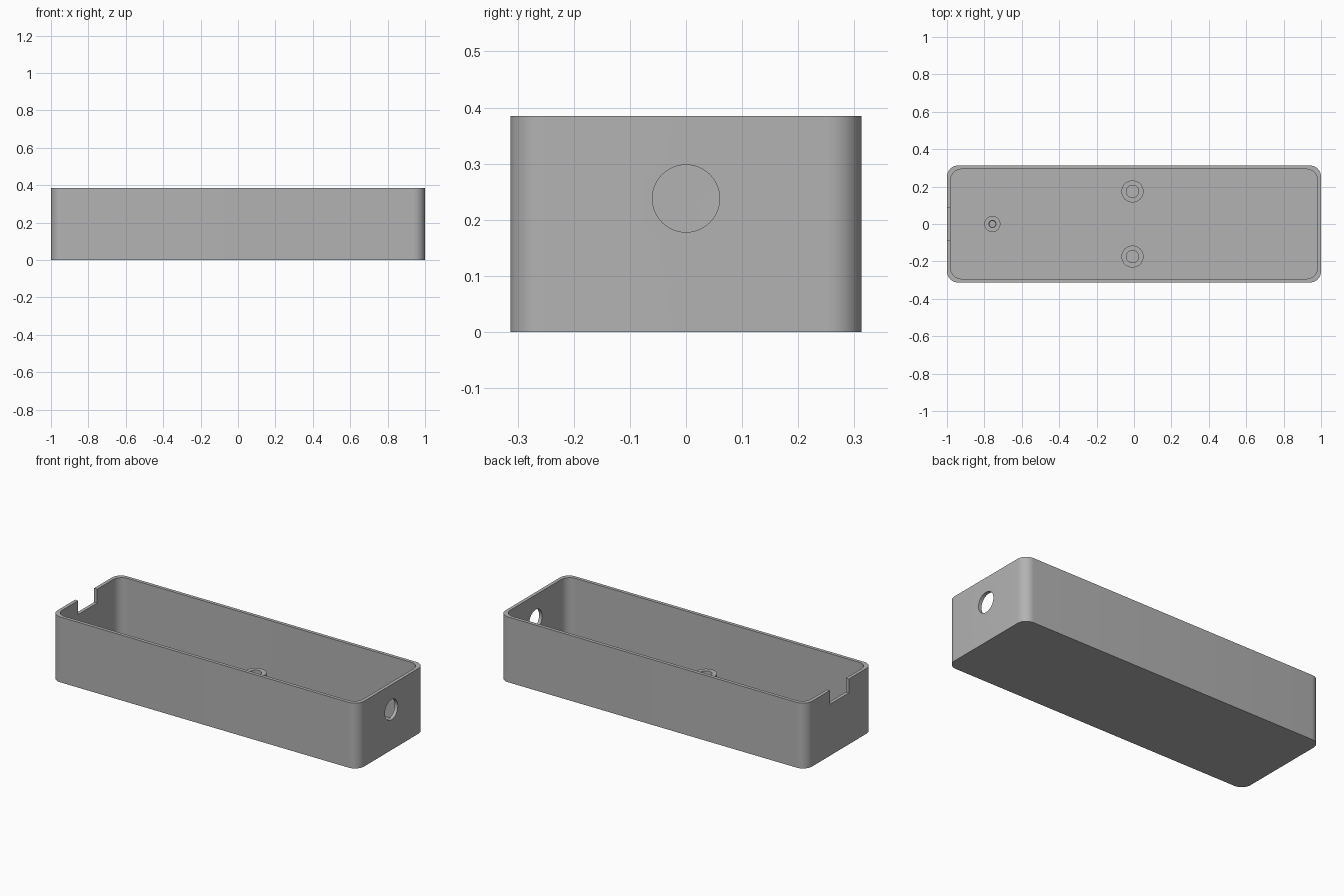
import bpy, bmesh, math
from mathutils import Matrix

cube = bpy.data.objects.get("Cube")
if cube:
    bpy.data.objects.remove(cube, do_unlink=True)

HALF_X, HALF_Y, HEIGHT = 1.0, 0.313, 0.385
WALL, FLOOR = 0.02, 0.02

grey = bpy.data.materials.new("plain grey")
grey.use_nodes = True
grey.diffuse_color = (0.45, 0.45, 0.45, 1)
grey.node_tree.nodes["Principled BSDF"].inputs["Base Color"].default_value = grey.diffuse_color


def make_object(name, bm):
    bmesh.ops.recalc_face_normals(bm, faces=bm.faces)
    mesh = bpy.data.meshes.new(name)
    bm.to_mesh(mesh)
    bm.free()
    mesh.materials.append(grey)
    obj = bpy.data.objects.new(name, mesh)
    bpy.context.collection.objects.link(obj)
    return obj


def activate(obj):
    bpy.ops.object.select_all(action='DESELECT')
    obj.select_set(True)
    bpy.context.view_layer.objects.active = obj


def skin(bm, rings):
    """Join a stack of equal rings and cap both ends."""
    loops = [[bm.verts.new(p) for p in ring] for ring in rings]
    n = len(loops[0])
    for a, b in zip(loops, loops[1:]):
        for i in range(n):
            j = (i + 1) % n
            bm.faces.new((a[i], a[j], b[j], b[i]))
    bm.faces.new(loops[0])
    bm.faces.new(loops[-1])


def rounded_ring(hx, hy, r, z, steps=10):
    ring = []
    for k, (sx, sy) in enumerate(((1, 1), (-1, 1), (-1, -1), (1, -1))):
        for i in range(steps + 1):
            a = (k + i / steps) * math.pi / 2
            ring.append((sx * (hx - r) + r * math.cos(a),
                         sy * (hy - r) + r * math.sin(a), z))
    return ring


def lathe(name, x, y, profile, sides=48):
    bm = bmesh.new()
    angles = [2 * math.pi * i / sides for i in range(sides)]
    skin(bm, [[(x + r * math.cos(a), y + r * math.sin(a), z) for a in angles]
              for r, z in profile])
    return make_object(name, bm)


def cut(target, cutter):
    cutter.hide_render = True
    mod = target.modifiers.new("cut", 'BOOLEAN')
    mod.operation = 'DIFFERENCE'
    mod.solver = 'EXACT'
    mod.object = cutter
    activate(target)
    bpy.ops.object.modifier_apply(modifier=mod.name)
    bpy.data.objects.remove(cutter, do_unlink=True)


# Open tray with rounded corners
bm = bmesh.new()
ix, iy = HALF_X - WALL, HALF_Y - WALL
skin(bm, [rounded_ring(HALF_X, HALF_Y, 0.06, 0),
          rounded_ring(HALF_X, HALF_Y, 0.06, HEIGHT),
          rounded_ring(ix, iy, 0.057, HEIGHT),
          rounded_ring(ix, iy, 0.057, FLOOR)])
tray = make_object("tray", bm)

# Round cable hole in the left end
bm = bmesh.new()
bmesh.ops.create_cone(bm, cap_ends=True, segments=48, radius1=0.06, radius2=0.06, depth=0.2,
                      matrix=Matrix.Translation((HALF_X, 0, 0.238)) @ Matrix.Rotation(math.pi / 2, 4, 'Y'))
cut(tray, make_object("hole_cutter", bm))

# Rectangular notch in the rim of the right end
bm = bmesh.new()
bmesh.ops.create_cube(bm, size=1, matrix=Matrix.Translation((-HALF_X, 0, HEIGHT))
                      @ Matrix.Diagonal((0.2, 0.176, 0.164, 1)))
cut(tray, make_object("notch_cutter", bm))

parts = [tray]

# Pair of hollow bosses on the floor
for side, y in (("back", 0.174), ("front", -0.174)):
    parts.append(lathe(side + "_boss", -0.008, y, [
        (0.059, FLOOR), (0.059, 0.12), (0.033, 0.12), (0.033, FLOOR + 0.001)]))

# Small screw post near the notch
parts.append(lathe("screw_post", -0.757, 0, [
    (0.043, FLOOR), (0.043, 0.12), (0.02, 0.12), (0.016, 0.115), (0.016, FLOOR + 0.001)]))

for part in parts:
    activate(part)
    bpy.ops.object.shade_smooth_by_angle(angle=math.radians(30))
